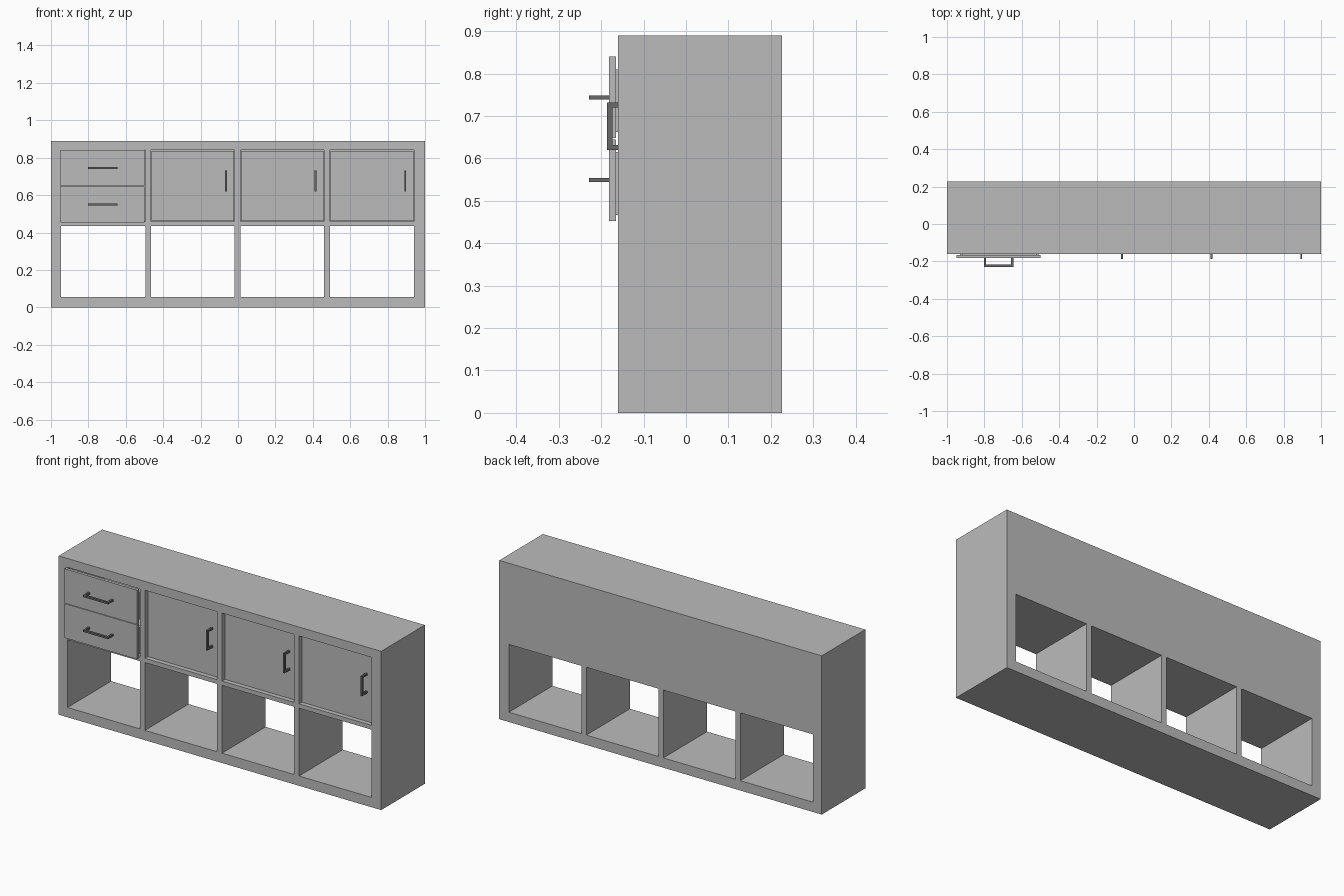
import bpy
import bmesh
from mathutils import Matrix, Vector

old = bpy.data.objects.get("Cube")
if old:
    bpy.data.objects.remove(old, do_unlink=True)


def make_material(name, value):
    mat = bpy.data.materials.new(name)
    mat.use_nodes = True
    colour = (value, value, value, 1)
    mat.diffuse_color = colour
    mat.node_tree.nodes["Principled BSDF"].inputs["Base Color"].default_value = colour
    return mat


panel_grey = make_material("panel grey", 0.5)
handle_grey = make_material("dark handle grey", 0.14)


def boxes(name, spans, mat):
    """One object made of boxes, each given as (x range, y range, z range)."""
    bm = bmesh.new()
    for span in spans:
        low, high = (Vector(corner) for corner in zip(*span))
        matrix = Matrix.Translation((low + high) / 2) @ Matrix.Diagonal((*(high - low), 1))
        bmesh.ops.create_cube(bm, size=1, matrix=matrix)
    mesh = bpy.data.meshes.new(name)
    bm.to_mesh(mesh)
    bm.free()
    mesh.materials.append(mat)
    obj = bpy.data.objects.new(name, mesh)
    bpy.context.collection.objects.link(obj)
    return obj


FRONT, BACK, TOP = -0.16, 0.226, 0.89
bays = [(-0.945, -0.495), (-0.465, -0.018), (0.013, 0.46), (0.491, 0.94)]
lower, upper = (0.055, 0.435), (0.459, 0.84)

# Carcass: one block with open lower bays and closed-back upper bays
carcass = boxes("carcass", [((-1, 1), (FRONT, BACK), (0, TOP))], panel_grey)
cuts = [(bay, (FRONT - 0.1, BACK + 0.1), lower) for bay in bays]
cuts += [(bay, (FRONT - 0.1, BACK - 0.02), upper) for bay in bays]
cutter = boxes("bay_cutter", cuts, panel_grey)
cutter.hide_render = True
cut = carcass.modifiers.new("bays", 'BOOLEAN')
cut.operation = 'DIFFERENCE'
cut.solver = 'EXACT'
cut.object = cutter
graph = bpy.context.evaluated_depsgraph_get()
cut_mesh = bpy.data.meshes.new_from_object(carcass.evaluated_get(graph))
carcass.modifiers.clear()
carcass.data = cut_mesh
bpy.data.objects.remove(cutter, do_unlink=True)


def handle(name, centre, face, length, axis):
    """Square bar on two legs standing out from a front face."""
    thick, reach, bar = 0.005, 0.047, 0.013
    half = length / 2
    along = [(-half, half), (-half, -half + 0.011), (half - 0.011, half)]
    depth = [(face - reach, face - reach + bar), (face - reach, face), (face - reach, face)]
    spans = []
    for run, y in zip(along, depth):
        across = (-thick, thick)
        x, z = (run, across) if axis == "x" else (across, run)
        spans.append((tuple(centre[0] + v for v in x), y, tuple(centre[1] + v for v in z)))
    boxes(name, spans, handle_grey)


# Drawers: proud fronts with trays behind
drawer_face = -0.182
drawers = [("lower_drawer", 0.453, 0.645, 0.549), ("upper_drawer", 0.648, 0.84, 0.744)]
for name, bottom, top, handle_z in drawers:
    back = drawer_face + 0.017
    x0, x1 = -0.93, -0.51
    z0, z1 = bottom + 0.014, top - 0.03
    end, wall = BACK - 0.04, 0.012
    boxes(name, [
        ((-0.949, -0.499), (drawer_face, back), (bottom, top)),
        ((x0, x1), (back, end), (z0, z0 + wall)),
        ((x0, x0 + wall), (back, end), (z0, z1)),
        ((x1 - wall, x1), (back, end), (z0, z1)),
        ((x0, x1), (end - wall, end), (z0, z1)),
    ], panel_grey)
    handle(name + "_handle", (-0.724, handle_z), drawer_face, 0.157, "x")

# Doors: slightly recessed panels with upright handles
door_face, gap = -0.139, 0.003
for number, (left, right) in enumerate(bays[1:], 1):
    boxes(f"door_{number}", [((left + gap, right - gap), (door_face, door_face + 0.017),
                              (upper[0] + gap, upper[1] - gap))], panel_grey)
    handle(f"door_{number}_handle", (right - 0.046, 0.676), door_face, 0.111, "z")
